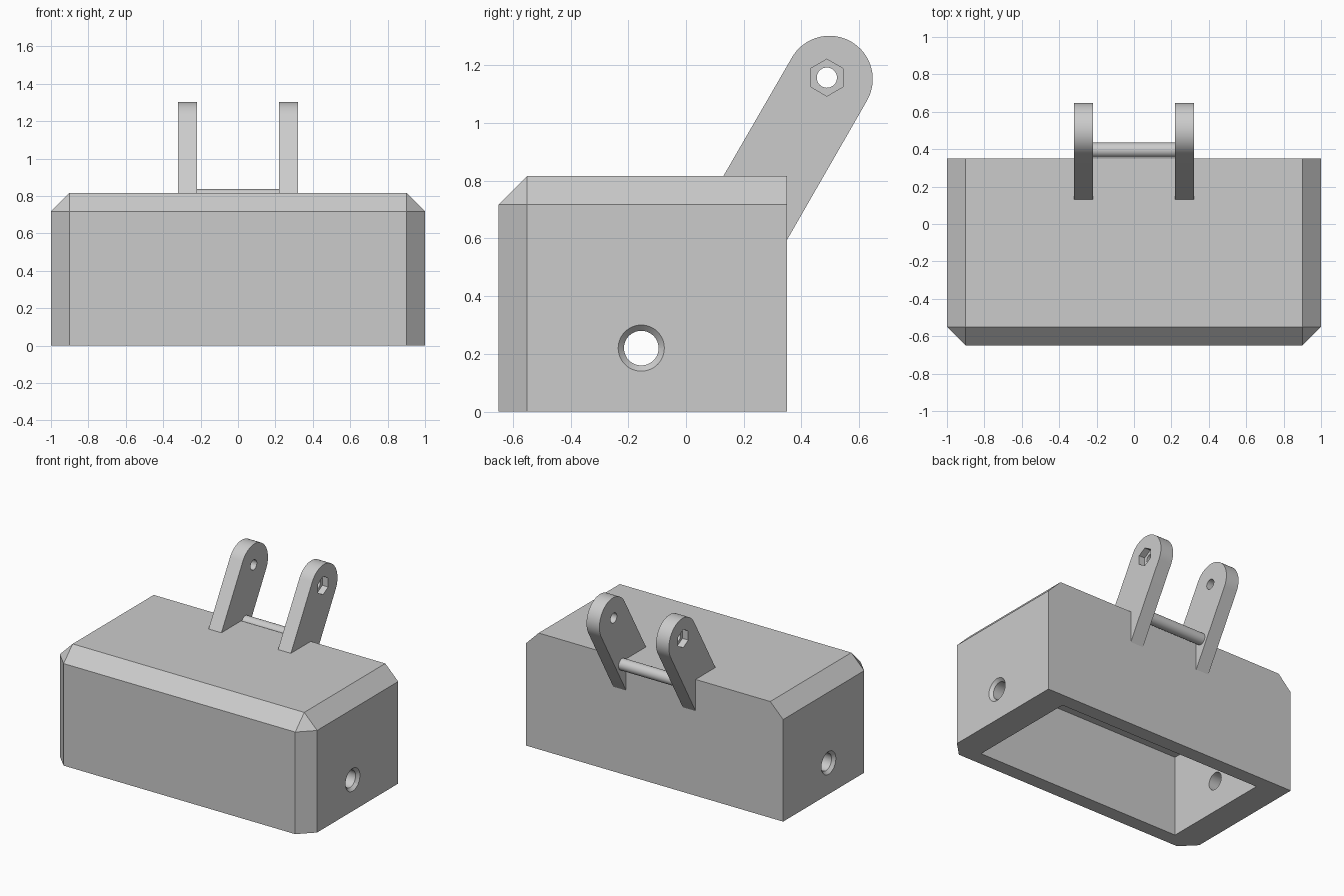
import bpy, bmesh, math
from mathutils import Matrix

if "Cube" in bpy.data.objects:
    bpy.data.objects.remove(bpy.data.objects["Cube"], do_unlink=True)

grey = bpy.data.materials.new("light grey")
grey.use_nodes = True
grey.diffuse_color = (0.6, 0.6, 0.6, 1)
grey.node_tree.nodes["Principled BSDF"].inputs["Base Color"].default_value = (0.6, 0.6, 0.6, 1)


def make_object(name, bm):
    bmesh.ops.recalc_face_normals(bm, faces=bm.faces)
    mesh = bpy.data.meshes.new(name)
    bm.to_mesh(mesh)
    bm.free()
    mesh.materials.append(grey)
    obj = bpy.data.objects.new(name, mesh)
    bpy.context.collection.objects.link(obj)
    return obj


def extrude_outline(name, outline, x0, x1):
    """Prism along x from an outline of (y, z) points."""
    bm = bmesh.new()
    face = bm.faces.new([bm.verts.new((x0, y, z)) for y, z in outline])
    new = bmesh.ops.extrude_face_region(bm, geom=[face])["geom"]
    bmesh.ops.translate(bm, vec=(x1 - x0, 0, 0),
                        verts=[v for v in new if isinstance(v, bmesh.types.BMVert)])
    return make_object(name, bm)


def cone_x(name, x0, x1, r0, r1, y, z, sides=48):
    """Cylinder or cone along x from x0 (radius r0) to x1 (radius r1)."""
    bm = bmesh.new()
    place = Matrix.Translation(((x0 + x1) / 2, y, z)) @ Matrix.Rotation(math.pi / 2, 4, 'Y')
    bmesh.ops.create_cone(bm, cap_ends=True, segments=sides, radius1=r0, radius2=r1,
                          depth=x1 - x0, matrix=place)
    return make_object(name, bm)


def box(name, x, y, z):
    bm = bmesh.new()
    bmesh.ops.create_cube(bm, size=1)
    for v in bm.verts:
        v.co = [lim[0] if c < 0 else lim[1] for c, lim in zip(v.co, (x, y, z))]
    return bm


def cut(obj, cutters):
    """Subtract the cutters, bake the result and drop the cutters."""
    for c in cutters:
        c.hide_render = True
        mod = obj.modifiers.new("cut", 'BOOLEAN')
        mod.operation, mod.solver, mod.object = 'DIFFERENCE', 'EXACT', c
    deps = bpy.context.evaluated_depsgraph_get()
    mesh = bpy.data.meshes.new_from_object(obj.evaluated_get(deps))
    obj.modifiers.clear()
    obj.data = mesh
    for c in cutters:
        bpy.data.objects.remove(c, do_unlink=True)


def smooth(obj):
    bpy.ops.object.select_all(action='DESELECT')
    obj.select_set(True)
    bpy.context.view_layer.objects.active = obj
    bpy.ops.object.shade_smooth_by_angle(angle=math.radians(30))


# Housing: box chamfered on the front uprights and the front and side top edges
top, front, back = 0.817, -0.65, 0.35
bm = box("housing", (-1, 1), (front, back), (0, top))
edges = []
for e in bm.edges:
    mid = (e.verts[0].co + e.verts[1].co) / 2
    upright = abs(e.verts[0].co.z - e.verts[1].co.z) > 0.1
    if (upright and mid.y < 0) or (not upright and mid.z > 0.5 and mid.y < back - 0.01):
        edges.append(e)
bmesh.ops.bevel(bm, geom=edges, offset=0.1, segments=1, affect='EDGES', profile=0.5)
housing = make_object("housing", bm)

# Open cavity underneath, and a countersunk hole through each side wall
hy, hz = -0.155, 0.22
cutters = [
    make_object("cavity", box("cavity", (-0.8, 0.8), (-0.55, 0.25), (-0.1, 0.567))),
    cone_x("side_hole", -1.1, 1.1, 0.06, 0.06, hy, hz),
    cone_x("left_countersink", 0.98, 1.02, 0.06, 0.1, hy, hz),
    cone_x("right_countersink", -1.02, -0.98, 0.1, 0.06, hy, hz),
]
cut(housing, cutters)
smooth(housing)

# Lugs: leaning arms with rounded tips, a pin hole and an outer hex pocket
cy, cz, radius = 0.497, 1.152, 0.15
steps = 32
outline = [(cy + radius * math.cos(a), cz + radius * math.sin(a))
           for a in (math.radians(-30 + 180 * i / steps) for i in range(steps + 1))]
outline += [(0.13, top), (back, 0.595)]
py, pz = 0.488, 1.157
for name, side in (("left", 1), ("right", -1)):
    inner, outer = 0.22 * side, 0.32 * side
    lug = extrude_outline(name + "_lug", outline, inner, outer)
    pocket = sorted((outer - 0.045 * side, outer + 0.05 * side))
    cut(lug, [
        cone_x("pin_hole", min(inner, outer) - 0.1, max(inner, outer) + 0.1, 0.035, 0.035, py, pz, 32),
        extrude_outline("hex_pocket",
                        [(py + 0.064 * math.sin(i * math.pi / 3), pz + 0.064 * math.cos(i * math.pi / 3))
                         for i in range(6)], *pocket),
    ])
    smooth(lug)

# Thin round bar joining the lugs behind the top edge
smooth(cone_x("cross_bar", -0.23, 0.23, 0.04, 0.04, 0.395, 0.797))
